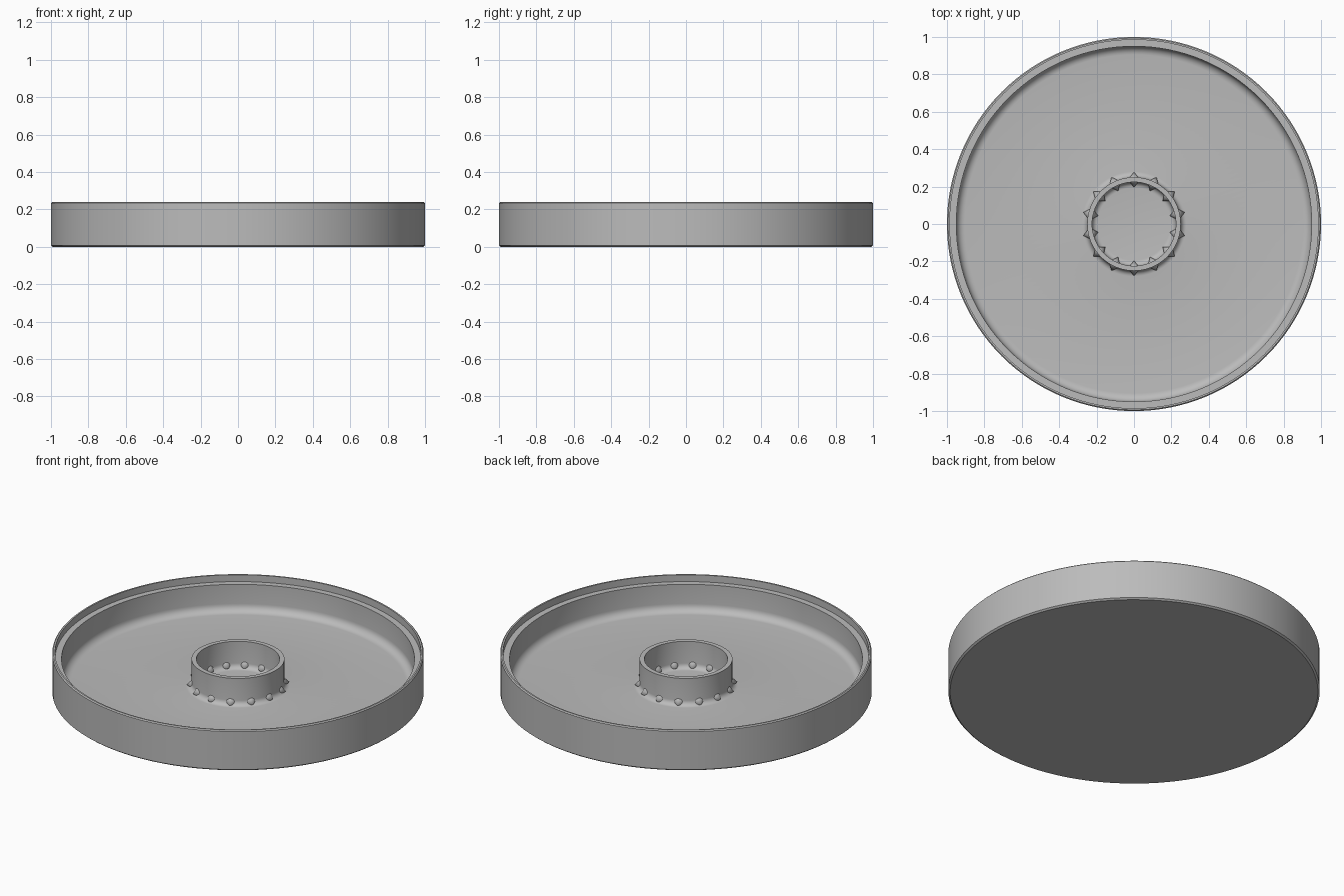
import bpy, bmesh, math
from mathutils import Matrix, Vector

cube = bpy.data.objects.get("Cube")
if cube:
    bpy.data.objects.remove(cube, do_unlink=True)

grey = bpy.data.materials.new("plain grey")
grey.use_nodes = True
grey.diffuse_color = (0.5, 0.5, 0.5, 1)
grey.node_tree.nodes["Principled BSDF"].inputs["Base Color"].default_value = (0.5, 0.5, 0.5, 1)

FLOOR, LEDGE, TOP = 0.04, 0.20, 0.24


def finish(name, bm):
    """Turn a bmesh into a shaded object."""
    bmesh.ops.recalc_face_normals(bm, faces=bm.faces)
    mesh = bpy.data.meshes.new(name)
    bm.to_mesh(mesh)
    bm.free()
    mesh.materials.append(grey)
    ob = bpy.data.objects.new(name, mesh)
    bpy.context.collection.objects.link(ob)
    bpy.ops.object.select_all(action="DESELECT")
    ob.select_set(True)
    bpy.context.view_layer.objects.active = ob
    bpy.ops.object.shade_smooth_by_angle(angle=math.radians(30))
    return ob


def fillet(r, size, side):
    """Concave quarter arc from the floor up to a wall of radius r."""
    cx, cz = r + side * size, FLOOR + size
    steps = [math.pi / 2 * i / 6 for i in range(7)]
    return [(cx - side * size * math.sin(a), cz - size * math.cos(a)) for a in steps]


# Tray: base, outer wall, stepped rim, and hub ring, all turned from one profile
profile = [(0, 0), (0.99, 0), (1, 0.008), (1, TOP - 0.006), (0.994, TOP), (0.985, TOP),
           (0.985, LEDGE), (0.95, LEDGE)]
profile += fillet(0.95, 0.045, -1)[::-1]
profile += fillet(0.25, 0.03, 1)
profile += [(0.25, LEDGE), (0.224, LEDGE)]
profile += fillet(0.224, 0.03, -1)[::-1]
profile += [(0, FLOOR)]
bm = bmesh.new()
verts = [bm.verts.new((r, 0, z)) for r, z in profile]
edges = [bm.edges.new(pair) for pair in zip(verts, verts[1:])]
bmesh.ops.spin(bm, geom=verts + edges, cent=(0, 0, 0), axis=(0, 0, 1),
               angle=math.tau, steps=128)
bmesh.ops.remove_doubles(bm, verts=bm.verts, dist=0.0001)
finish("tray", bm)

# Small pointed studs around the foot of the hub, outside and inside
bm = bmesh.new()
COUNT = 14
for i in range(COUNT):
    angle = math.pi / 2 + math.tau * i / COUNT
    for side, wall in ((1, 0.262), (-1, 0.212)):
        out = Vector((math.cos(angle), math.sin(angle), 0))
        place = Matrix.Translation(out * wall + Vector((0, 0, 0.056)))
        turn = (out * side).to_track_quat("Z", "Y").to_matrix().to_4x4()
        bmesh.ops.create_cone(bm, cap_ends=True, segments=20, radius1=0.026,
                              radius2=0, depth=0.032, matrix=place @ turn)
finish("hub_studs", bm)
